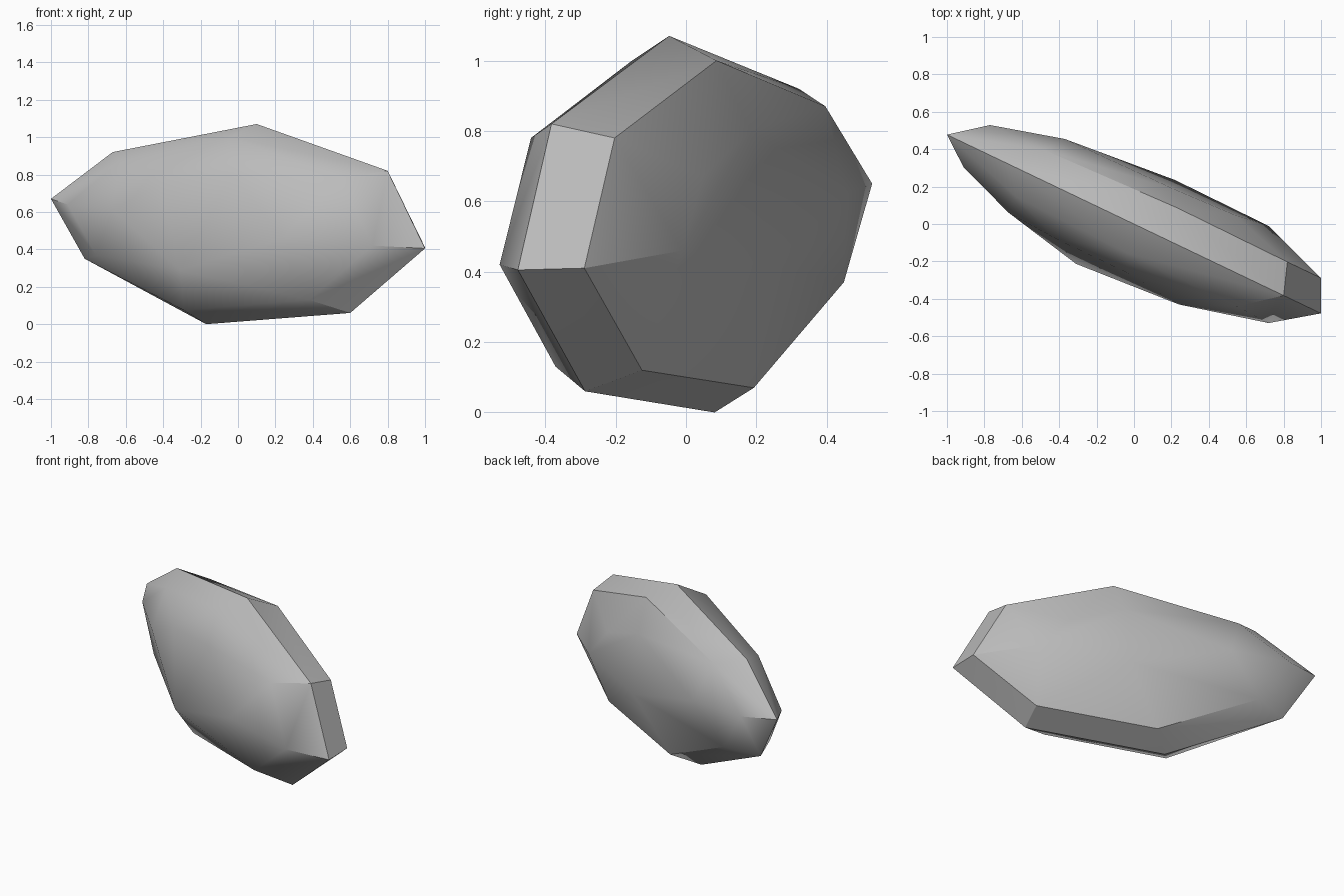
import bpy
import bmesh
import math
from mathutils import Vector

# Remove the default object
default_cube = bpy.data.objects.get("Cube")
if default_cube:
    bpy.data.objects.remove(default_cube, do_unlink=True)


def make_material(name, colour):
    material = bpy.data.materials.new(name)
    material.use_nodes = True
    material.diffuse_color = colour
    shader = material.node_tree.nodes["Principled BSDF"]
    shader.inputs["Base Color"].default_value = colour
    shader.inputs["Roughness"].default_value = 0.9
    return material


def stone_point(x, z, depth):
    """Place a point at a depth in front of or behind the slanted middle plane."""
    return Vector((x, (depth - 0.43 * x) / 0.9, z))


# Outer rim, as a slanted eight-sided outline
rim = [(0.1, 1.07), (0.8, 0.82), (1, 0.405), (0.6, 0.06),
       (-0.17, 0), (-0.82, 0.35), (-1, 0.67), (-0.67, 0.92)]

# Chamfer outlines on the two broad sides
front_chamfer = [(-0.04, 1, -0.155), (0.55, 0.78, -0.16), (0.72, 0.42, -0.167),
                 (0.38, 0.13, -0.17), (-0.29, 0.075, -0.17), (-0.76, 0.37, -0.14),
                 (-0.91, 0.64, -0.12), (-0.63, 0.87, -0.14)]
back_chamfer = [(0.23, 1, 0.177), (0.82, 0.78, 0.17), (1, 0.41, 0.17),
                (0.65, 0.12, 0.167), (-0.02, 0.07, 0.165), (-0.59, 0.37, 0.15),
                (-0.77, 0.65, 0.145), (-0.48, 0.87, 0.15)]

# Low bulges on the two broad sides
front_bulge = [(0.24, 0.46, -0.284), (-0.31, 0.29, -0.325), (-0.67, 0.61, -0.234),
               (-0.03, 0.8, -0.25), (-0.42, 0.75, -0.25)]
back_bulge = [(0.72, 0.46, 0.3), (0.54, 0.67, 0.275), (0.22, 0.8, 0.26),
              (0.22, 0.42, 0.306), (-0.37, 0.62, 0.25)]

# Wrap all the outlines in one faceted skin
bm = bmesh.new()
for x, z in rim:
    bm.verts.new(stone_point(x, z, 0))
for outline in (front_chamfer, back_chamfer, front_bulge, back_bulge):
    for x, z, depth in outline:
        bm.verts.new(stone_point(x, z, depth))
hull = bmesh.ops.convex_hull(bm, input=bm.verts)
loose = [v for v in bm.verts if not v.link_faces]
bmesh.ops.delete(bm, geom=loose, context="VERTS")
bmesh.ops.dissolve_limit(bm, angle_limit=math.radians(2), verts=bm.verts, edges=bm.edges)
bmesh.ops.recalc_face_normals(bm, faces=bm.faces)

mesh = bpy.data.meshes.new("stone")
bm.to_mesh(mesh)
bm.free()
stone = bpy.data.objects.new("stone", mesh)
bpy.context.collection.objects.link(stone)
mesh.materials.append(make_material("stone grey", (0.5, 0.5, 0.5, 1)))

# Soft shading on the bulges, crisp edges along the chamfers
bpy.ops.object.select_all(action="DESELECT")
stone.select_set(True)
bpy.context.view_layer.objects.active = stone
bpy.ops.object.shade_smooth_by_angle(angle=math.radians(30))
